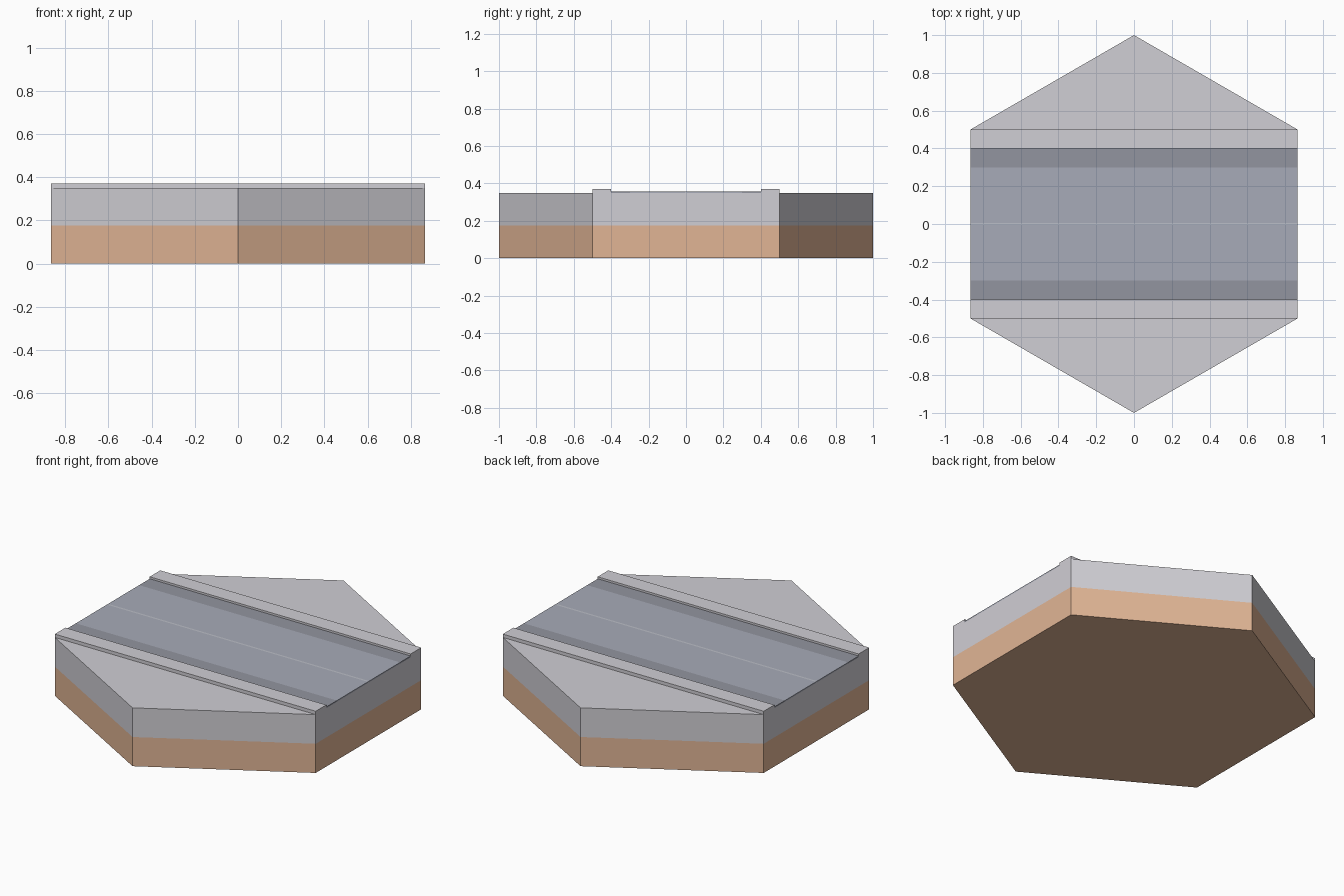
import bpy, bmesh, math

if "Cube" in bpy.data.objects:
    bpy.data.objects.remove(bpy.data.objects["Cube"])

HALF = math.sqrt(3) / 2   # flat-to-flat half width along x


def material(name, rgb):
    m = bpy.data.materials.new(name)
    m.diffuse_color = (*rgb, 1)
    m.use_nodes = True
    m.node_tree.nodes["Principled BSDF"].inputs["Base Color"].default_value = m.diffuse_color
    return m


def add_object(name, bm, *mats):
    bmesh.ops.recalc_face_normals(bm, faces=bm.faces)
    mesh = bpy.data.meshes.new(name)
    bm.to_mesh(mesh)
    bm.free()
    for m in mats:
        mesh.materials.append(m)
    ob = bpy.data.objects.new(name, mesh)
    bpy.context.collection.objects.link(ob)
    return ob


def strip(name, y0, y1, z0, z1, mat):
    """Box running the full width of the tile along x."""
    bm = bmesh.new()
    bmesh.ops.create_cube(bm, size=1)
    for v in bm.verts:
        v.co.x *= 2 * HALF
        v.co.y = y0 if v.co.y < 0 else y1
        v.co.z = z0 if v.co.z < 0 else z1
    return add_object(name, bm, mat)


soil = material("soil", (0.75, 0.46, 0.30))
stone = material("stone", (0.63, 0.62, 0.66))
asphalt = material("asphalt", (0.39, 0.41, 0.48))
gutter = material("gutter", (0.29, 0.30, 0.35))
paint = material("paint", (0.50, 0.52, 0.58))

# hexagonal tile: soil below, stone above, one closed shell
bm = bmesh.new()
rings = []
for z in (0, 0.175, 0.35):
    rings.append([bm.verts.new((math.sin(i * math.pi / 3), math.cos(i * math.pi / 3), z))
                  for i in range(6)])
bm.faces.new(rings[0])
bm.faces.new(rings[2]).material_index = 1
for level in range(2):
    low, high = rings[level], rings[level + 1]
    for i in range(6):
        j = (i + 1) % 6
        bm.faces.new((low[i], low[j], high[j], high[i])).material_index = level
add_object("hex_tile", bm, soil, stone)

# road surface with a thin centre line
strip("centre_line", -0.006, 0.006, 0.35, 0.358, paint)
for side, s in (("back", 1), ("front", -1)):
    def band(name, a, b, top, mat):
        y0, y1 = sorted((s * a, s * b))
        strip(f"{side}_{name}", y0, y1, 0.35, top, mat)
    band("lane", 0.006, 0.3, 0.358, asphalt)
    band("gutter", 0.3, 0.4, 0.358, gutter)
    band("kerb", 0.4, 0.5, 0.37, stone)
